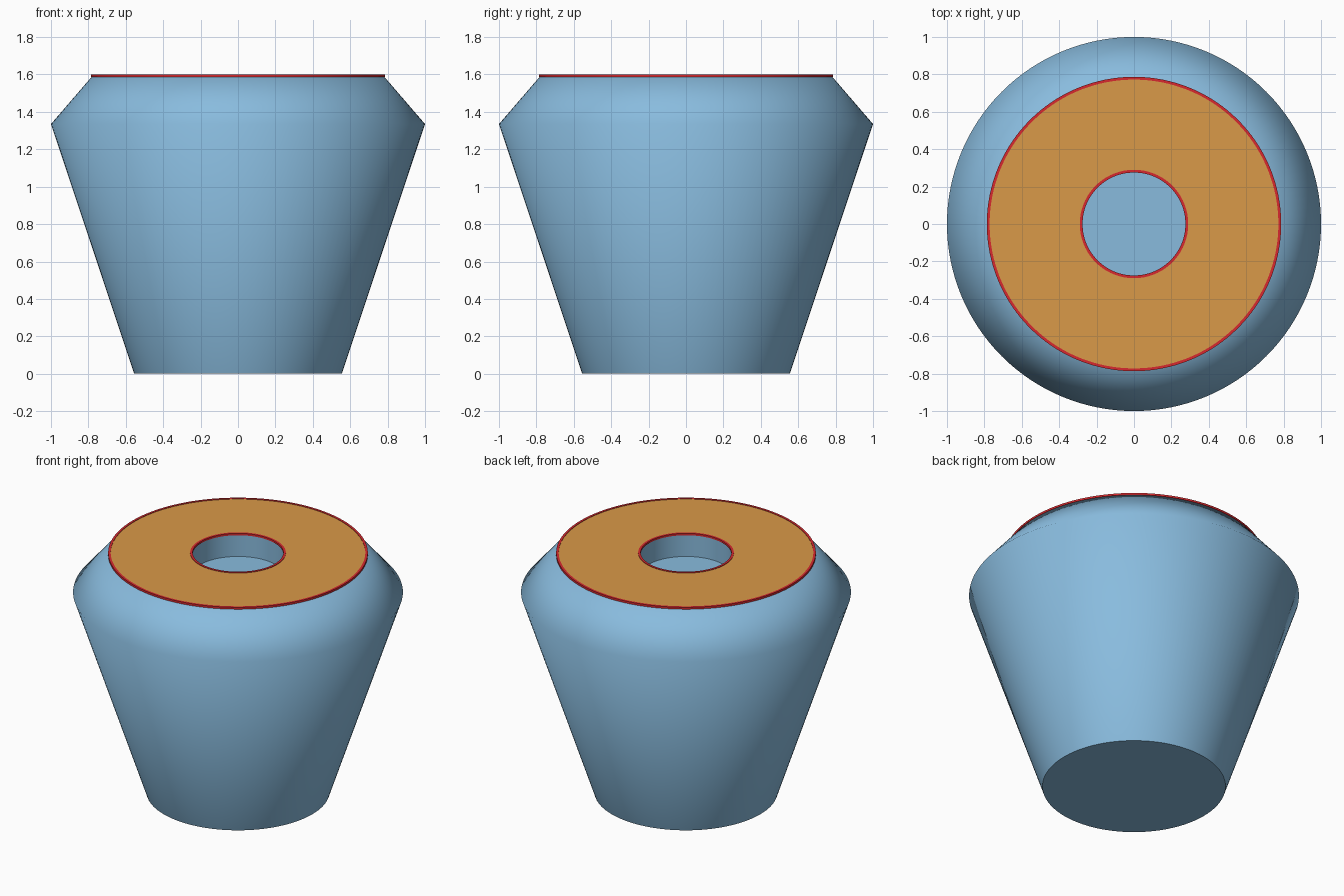
import bpy, bmesh, math

if "Cube" in bpy.data.objects:
    bpy.data.objects.remove(bpy.data.objects["Cube"])

SEGMENTS = 128


def material(name, rgb):
    m = bpy.data.materials.new(name)
    m.diffuse_color = (*rgb, 1.0)
    m.use_nodes = True
    m.node_tree.nodes["Principled BSDF"].inputs["Base Color"].default_value = m.diffuse_color
    return m


BLUE = material("light_blue", (0.25, 0.50, 0.73))
ORANGE = material("orange", (0.70, 0.32, 0.065))
RED = material("red", (0.68, 0.022, 0.028))


def lathe(name, profile, mat, closed=False):
    """Spin a list of (radius, height) points around z."""
    bm = bmesh.new()
    verts = [bm.verts.new((r, 0, z)) for r, z in profile]
    edges = [bm.edges.new(pair) for pair in zip(verts, verts[1:])]
    if closed:
        edges.append(bm.edges.new((verts[-1], verts[0])))
    bmesh.ops.spin(bm, geom=verts + edges, cent=(0, 0, 0), axis=(0, 0, 1),
                   angle=2 * math.pi, steps=SEGMENTS, use_duplicate=False)
    bmesh.ops.remove_doubles(bm, verts=bm.verts, dist=1e-5)
    # Cap open ends on the bottom and the recess floor
    bmesh.ops.holes_fill(bm, edges=[e for e in bm.edges if e.is_boundary], sides=0)
    bmesh.ops.recalc_face_normals(bm, faces=bm.faces)
    mesh = bpy.data.meshes.new(name)
    bm.to_mesh(mesh)
    bm.free()
    mesh.materials.append(mat)
    obj = bpy.data.objects.new(name, mesh)
    bpy.context.collection.objects.link(obj)
    bpy.ops.object.select_all(action='DESELECT')
    obj.select_set(True)
    bpy.context.view_layer.objects.active = obj
    bpy.ops.object.shade_smooth_by_angle(angle=math.radians(65))
    return obj


def ring(name, r0, r1, z0, z1, mat):
    return lathe(name, [(r0, z0), (r1, z0), (r1, z1), (r0, z1)], mat, closed=True)


# Tapered body with sloped shoulder and a round recess in the top
lathe("body", [(0.555, 0), (1.0, 1.335), (0.782, 1.588),
               (0.28, 1.588), (0.28, 1.443)], BLUE)

# Flat top plate between two thin trim rings
ring("top_plate", 0.288, 0.773, 1.588, 1.597, ORANGE)
ring("outer_trim", 0.772, 0.787, 1.587, 1.6, RED)
ring("inner_trim", 0.275, 0.29, 1.587, 1.6, RED)
